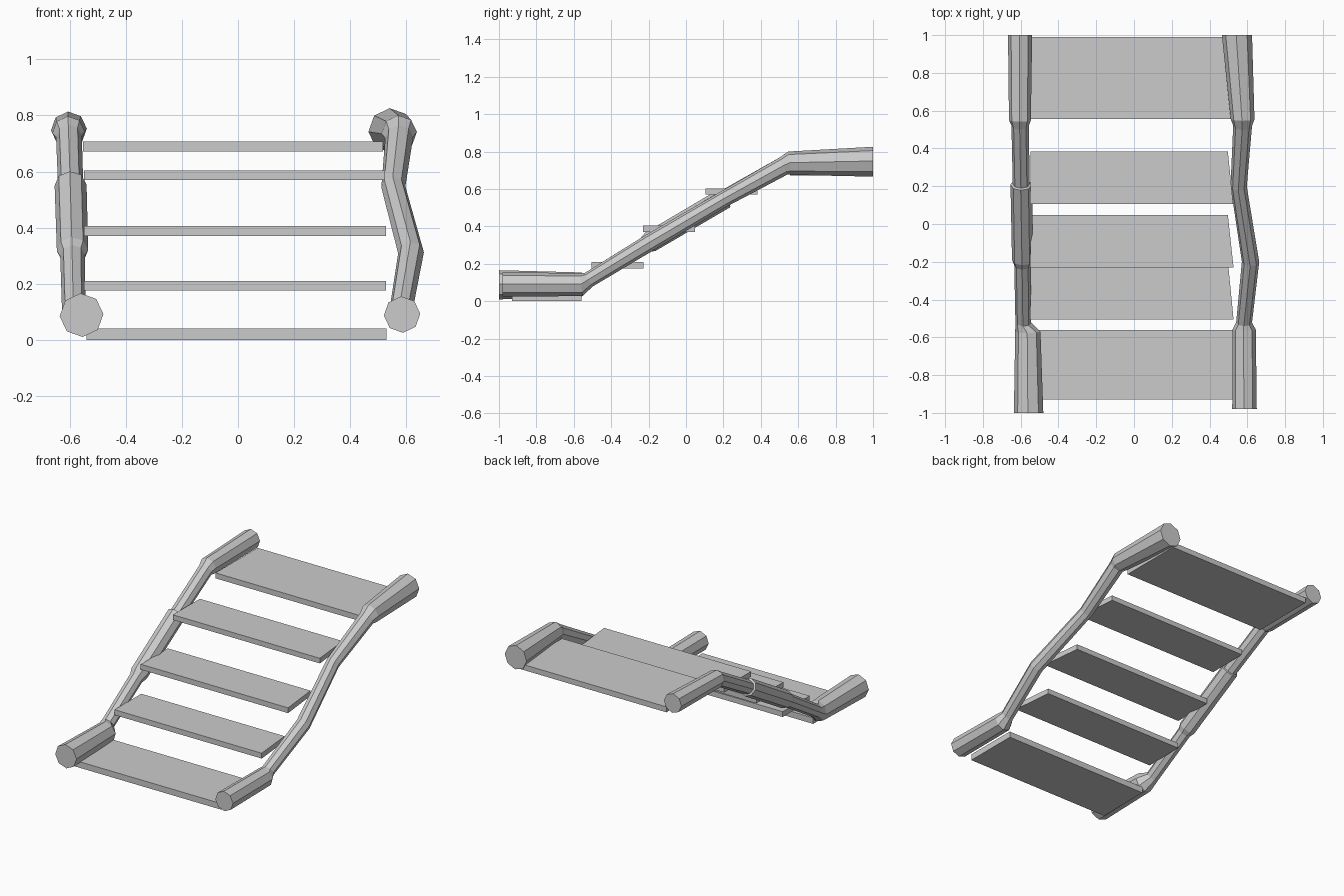
import bpy, bmesh, math
from mathutils import Vector

if "Cube" in bpy.data.objects:
    bpy.data.objects.remove(bpy.data.objects["Cube"])

SIDES = 8


def rail(name, rings):
    """Octagonal log lofted through rings of (x, y, z, radius, tilt in degrees)."""
    bm = bmesh.new()
    loops = []
    for x, y, z, r, tilt in rings:
        t = math.radians(tilt)
        loop = []
        for i in range(SIDES):
            a = 2 * math.pi * i / SIDES + 0.05
            u, v = r * math.cos(a), r * math.sin(a)
            loop.append(bm.verts.new((x + u, y - v * math.sin(t), z + v * math.cos(t))))
        loops.append(loop)
    for a, b in zip(loops, loops[1:]):
        for i in range(SIDES):
            j = (i + 1) % SIDES
            bm.faces.new((a[i], a[j], b[j], b[i]))
    bm.faces.new(loops[0])
    bm.faces.new(loops[-1])
    finish(name, bm)


def tread(name, y0, y1, z0, z1, left, right_front, right_back):
    """Flat board whose right end is cut at a slight angle."""
    bm = bmesh.new()
    outline = [(left, y0), (right_front, y0), (right_back, y1), (left + 0.003, y1)]
    face = bm.faces.new([bm.verts.new((x, y, z0)) for x, y in outline])
    ext = bmesh.ops.extrude_face_region(bm, geom=[face])
    top = [g for g in ext["geom"] if isinstance(g, bmesh.types.BMVert)]
    bmesh.ops.translate(bm, verts=top, vec=Vector((0, 0, z1 - z0)))
    finish(name, bm)


def finish(name, bm):
    bmesh.ops.recalc_face_normals(bm, faces=bm.faces[:])
    mesh = bpy.data.meshes.new(name)
    bm.to_mesh(mesh)
    bm.free()
    bpy.context.collection.objects.link(bpy.data.objects.new(name, mesh))


# Left rail: thick ends, thinner slope with a fat middle log
rail("left_rail", [
    (-0.558, -1.00, 0.088, 0.078, 0),
    (-0.562, -0.57, 0.088, 0.067, 6),
    (-0.586, -0.52, 0.115, 0.042, 31),
    (-0.590, -0.22, 0.300, 0.044, 31),
    (-0.590, -0.19, 0.318, 0.056, 31),
    (-0.597, 0.208, 0.552, 0.057, 31),
    (-0.597, 0.212, 0.554, 0.045, 31),
    (-0.603, 0.52, 0.727, 0.046, 28),
    (-0.604, 0.55, 0.740, 0.058, 8),
    (-0.603, 1.00, 0.750, 0.064, 0),
])

# Right rail
rail("right_rail", [
    (0.585, -0.98, 0.090, 0.065, 0),
    (0.583, -0.56, 0.089, 0.062, 6),
    (0.583, -0.52, 0.115, 0.042, 31),
    (0.617, -0.20, 0.310, 0.046, 31),
    (0.554, 0.20, 0.545, 0.043, 31),
    (0.575, 0.52, 0.722, 0.050, 28),
    (0.575, 0.555, 0.738, 0.063, 8),
    (0.545, 1.00, 0.746, 0.080, 0),
])

# Treads: bottom landing, three steps, top landing
for name, *dims in [
    ("bottom_landing", -0.93, -0.56, 0.000, 0.040, -0.54, 0.53, 0.53),
    ("lower_step", -0.505, -0.228, 0.175, 0.210, -0.55, 0.527, 0.500),
    ("middle_step", -0.23, 0.047, 0.370, 0.405, -0.55, 0.527, 0.497),
    ("upper_step", 0.105, 0.383, 0.570, 0.604, -0.55, 0.525, 0.497),
    ("top_landing", 0.555, 0.99, 0.672, 0.708, -0.553, 0.517, 0.517),
]:
    tread(name, *dims)
